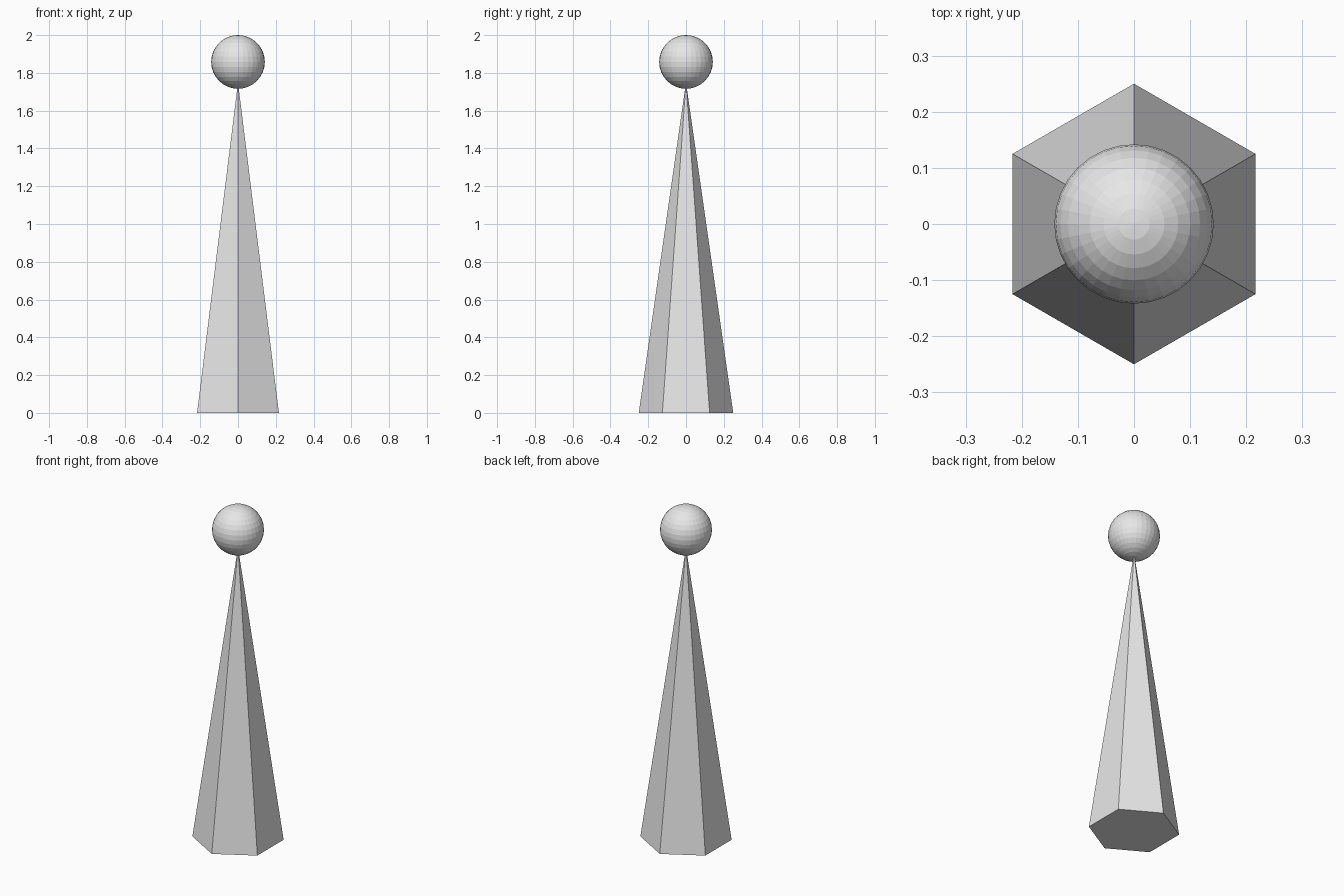
import bpy

cube = bpy.data.objects.get("Cube")
if cube:
    bpy.data.objects.remove(cube, do_unlink=True)

GREY = (0.8, 0.8, 0.8, 1.0)
grey = bpy.data.materials.new("light_grey")
grey.use_nodes = True
grey.diffuse_color = GREY
grey.node_tree.nodes["Principled BSDF"].inputs["Base Color"].default_value = GREY


def finish(name):
    """Name the newest primitive and give it the grey material."""
    obj = bpy.context.object
    obj.name = obj.data.name = name
    obj.data.materials.append(grey)


BODY_HEIGHT = 1.75
BALL_RADIUS = 0.142

# Six-sided pointed body, corners facing front and back
bpy.ops.mesh.primitive_cone_add(vertices=6, radius1=0.25, radius2=0,
                                depth=BODY_HEIGHT, location=(0, 0, BODY_HEIGHT / 2))
finish("body")

# Faceted ball balanced on the tip
bpy.ops.mesh.primitive_uv_sphere_add(segments=32, ring_count=16, radius=BALL_RADIUS,
                                     location=(0, 0, 2 - BALL_RADIUS))
finish("head_ball")
